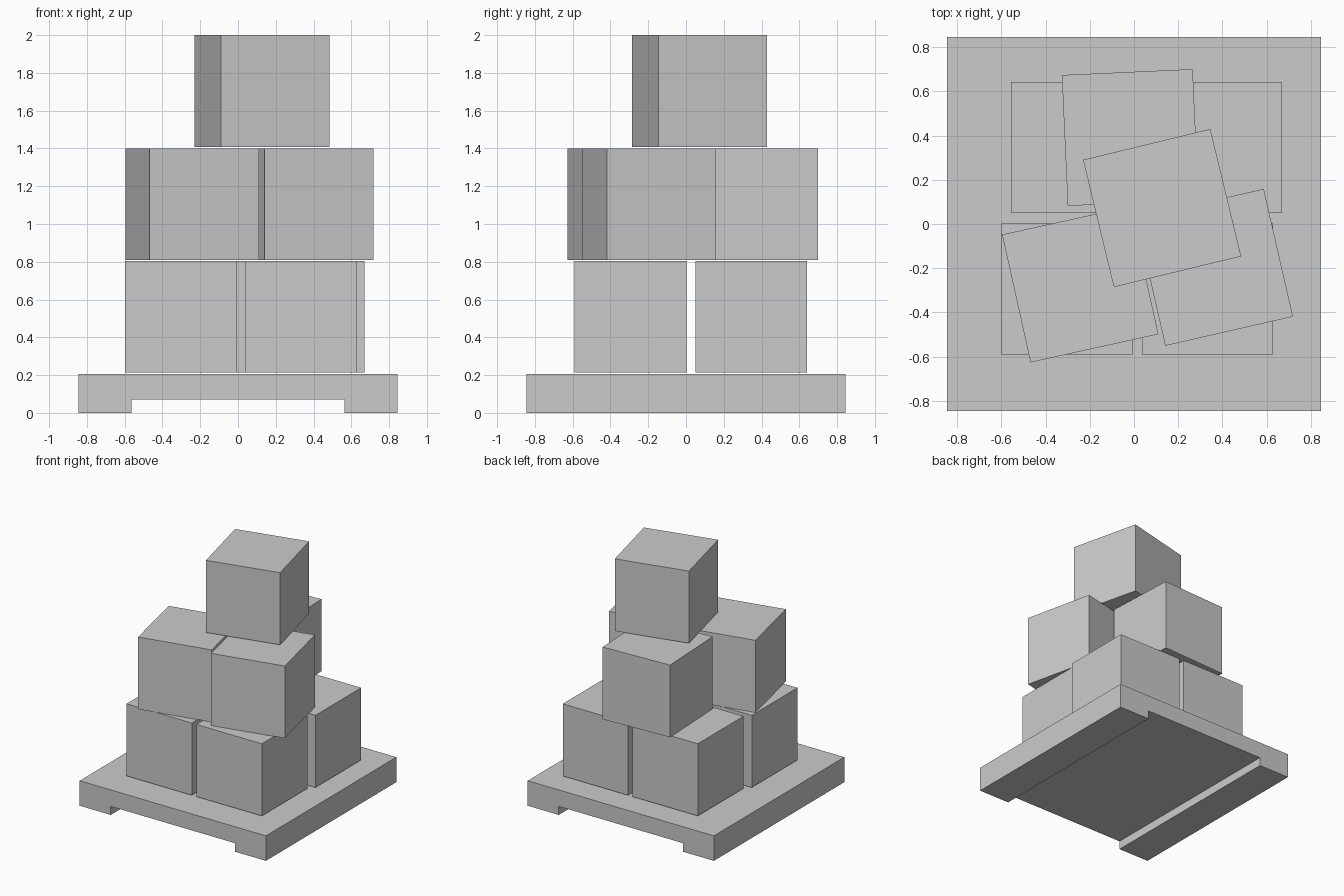
import bpy, bmesh, math

if "Cube" in bpy.data.objects:
    bpy.data.objects.remove(bpy.data.objects["Cube"])

SIZE = 0.592


def prism(name, profile, y0, y1):
    """Extrude an x-z profile along y."""
    bm = bmesh.new()
    face = bm.faces.new([bm.verts.new((x, y0, z)) for x, z in profile])
    ext = bmesh.ops.extrude_face_region(bm, geom=[face])
    verts = [v for v in ext["geom"] if isinstance(v, bmesh.types.BMVert)]
    bmesh.ops.translate(bm, verts=verts, vec=(0, y1 - y0, 0))
    bmesh.ops.recalc_face_normals(bm, faces=bm.faces)
    mesh = bpy.data.meshes.new(name)
    bm.to_mesh(mesh)
    bm.free()
    obj = bpy.data.objects.new(name, mesh)
    bpy.context.collection.objects.link(obj)


def box(name, x, y, z_bottom, angle):
    bpy.ops.mesh.primitive_cube_add(
        size=SIZE, location=(x, y, z_bottom + SIZE / 2),
        rotation=(0, 0, math.radians(angle)))
    bpy.context.object.name = name


# Pallet with a shallow channel underneath, running front to back
W, F = 0.845, 0.563
prism("pallet", [(-W, 0), (-F, 0), (-F, 0.07), (F, 0.07), (F, 0),
                 (W, 0), (W, 0.205), (-W, 0.205)], -W, W)

# Stacked boxes: bottom height, then (x, y, turn) for each box in the layer
layers = {
    "lower_box": (0.213, [(-0.302, -0.294, 0), (0.333, -0.294, 0),
                          (-0.26, 0.345, 0), (0.373, 0.345, 0)]),
    "middle_box": (0.809, [(-0.243, -0.273, 12.5), (0.364, -0.196, 12.9),
                           (-0.017, 0.391, 2.6)]),
    "top_box": (1.408, [(0.127, 0.072, 13.6)]),
}
for name, (z, spots) in layers.items():
    for i, (x, y, a) in enumerate(spots, 1):
        box(f"{name}_{i}", x, y, z, a)
